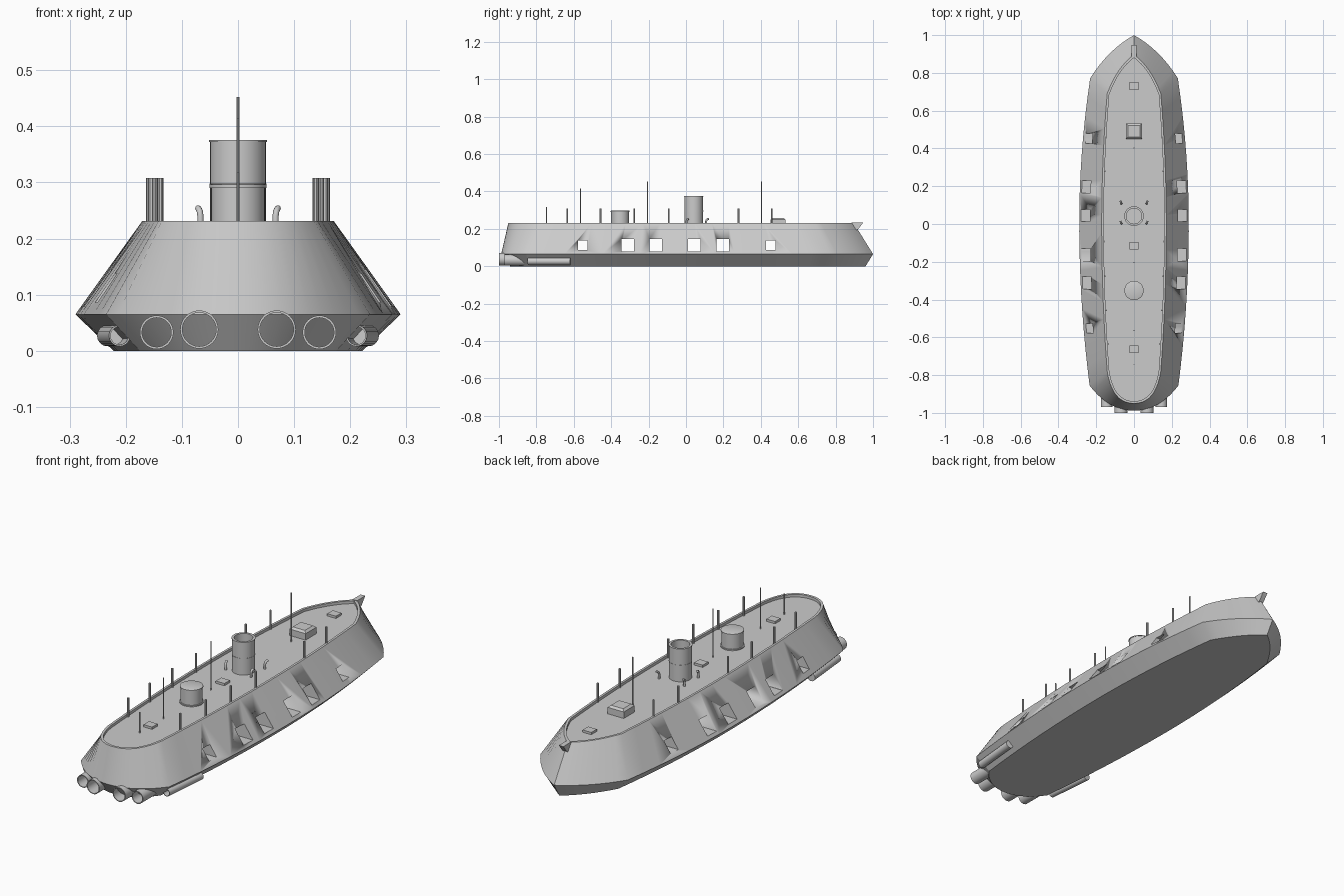
import bpy, bmesh, math
from mathutils import Vector

if "Cube" in bpy.data.objects:
    bpy.data.objects.remove(bpy.data.objects["Cube"])

DECK = 0.218


def make(name, bm, angle=30):
    bmesh.ops.recalc_face_normals(bm, faces=bm.faces)
    me = bpy.data.meshes.new(name)
    bm.to_mesh(me)
    bm.free()
    ob = bpy.data.objects.new(name, me)
    bpy.context.collection.objects.link(ob)
    bpy.ops.object.select_all(action='DESELECT')
    ob.select_set(True)
    bpy.context.view_layer.objects.active = ob
    bpy.ops.object.shade_smooth_by_angle(angle=math.radians(angle))
    return ob


def lathe(name, profile, loc, direction=(0, 0, 1), seg=32):
    """Revolve (radius, height) points; closes the ends."""
    rot = Vector((0, 0, 1)).rotation_difference(Vector(direction))
    bm = bmesh.new()
    rings = []
    for r, h in profile:
        rings.append([bm.verts.new(rot @ Vector((r * math.cos(a), r * math.sin(a), h)) + Vector(loc))
                      for a in (2 * math.pi * i / seg for i in range(seg))])
    for a, b in zip(rings, rings[1:]):
        for i in range(seg):
            j = (i + 1) % seg
            bm.faces.new((a[i], a[j], b[j], b[i]))
    bm.faces.new(rings[0])
    bm.faces.new(rings[-1])
    return make(name, bm)


def box(name, x, y, z0, z1, sx, sy, taper=1.0):
    bm = bmesh.new()
    bmesh.ops.create_cube(bm, size=1)
    for v in bm.verts:
        k = taper if v.co.z > 0 else 1
        v.co = (x + v.co.x * sx * k, y + v.co.y * sy * k, z1 if v.co.z > 0 else z0)
    return make(name, bm)


def bezier(a, b, c, n):
    return [Vector(a) * (1 - t) ** 2 + Vector(b) * 2 * t * (1 - t) + Vector(c) * t * t
            for t in (i / n for i in range(n + 1))]


def outline(w, bow, bow_ctl, tip, stern, stern_ctl, tail):
    """Plan outline of the hull at one level, mirrored about x = 0."""
    half = bezier((0, tip), bow_ctl, bow, 8)
    for i in range(1, 16):
        y = bow[1] + (stern[1] - bow[1]) * i / 16
        end = bow if y > 0 else stern
        half.append(Vector((w - (w - end[0]) * (y / end[1]) ** 2, y)))
    half += bezier(stern, stern_ctl, (0, tail), 10)
    return half + [Vector((-p.x, p.y)) for p in half[-2:0:-1]]


# Hull: bottom, knuckle, bulwark top, recessed deck
bottom = outline(.222, (.17, .755), (.09, .895), .96, (.175, -.835), (.10, -.94), -.94)
knuckle = outline(.29, (.232, .772), (.135, .925), 1.0, (.235, -.855), (.135, -.988), -.988)
rim = outline(.171, (.142, .69), (.09, .83), .897, (.142, -.78), (.115, -.95), -.95)
inner = outline(.160, (.131, .685), (.082, .82), .88, (.131, -.777), (.106, -.938), -.938)
bm = bmesh.new()
rings = [[bm.verts.new((p.x, p.y, z)) for p in ring] for ring, z in
         ((bottom, 0), (knuckle, .065), (rim, .231), (inner, .231), (inner, DECK))]
n = len(bottom)
for a, b in zip(rings, rings[1:]):
    for i in range(n):
        j = (i + 1) % n
        bm.faces.new((a[i], a[j], b[j], b[i]))
bm.faces.new(rings[0])
bm.faces.new(rings[-1])
hull = make("hull", bm, 20)

# Gun ports cut right through the casemate
bm = bmesh.new()
for y, s, z in ((-.552, .052, .112), (-.311, .066, .112), (-.162, .066, .112),
                (.045, .066, .112), (.196, .066, .112), (.453, .052, .112)):
    for v in bmesh.ops.create_cube(bm, size=1)["verts"]:
        v.co = (v.co.x * .8, y + v.co.y * s, z + v.co.z * s)
cutter = make("port_cutter", bm)
cutter.hide_render = True
cutter.hide_viewport = True
cutter.display_type = 'WIRE'
mod = hull.modifiers.new("gun_ports", 'BOOLEAN')
mod.operation = 'DIFFERENCE'
mod.solver = 'EXACT'
mod.object = cutter

# Funnel with a band and lip
lathe("funnel", [(.050, 0), (.050, .077), (.051, .077), (.051, .081), (.050, .081), (.050, .155),
                 (.052, .155), (.052, .159), (.041, .159), (.041, .01)], (0, .042, DECK - .001))

# Pilot house with a cap and base flange
lathe("pilot_house", [(.053, 0), (.053, .006), (.048, .006), (.048, .073), (.051, .073),
                      (.051, .079), (.046, .081)], (0, -.352, DECK - .001))

# Skylight and deck hatches
box("skylight", 0, .492, DECK - .002, .249, .086, .082)
box("skylight_roof", 0, .492, .249, .258, .086, .082, .75)
for y in (.73, -.115, -.663):
    box("deck_hatch", 0, y, DECK - .002, .229, .046, .042)

for s in (-1, 1):
    # Awning stanchions along the bulwark
    for y in (-.635, -.457, -.277, -.092, .28, .458):
        x = .159 - .029 * (y / .75) ** 2
        lathe("stanchion", [(.005, 0), (.005, .091)], (s * x, y, DECK - .001), seg=10)

    # Curved ventilator pipes beside the funnel
    for y, lean in ((.003, .007), (.108, .009)):
        cu = bpy.data.curves.new("ventilator", 'CURVE')
        cu.dimensions = '3D'
        cu.bevel_depth = .0055
        cu.bevel_resolution = 3
        cu.use_fill_caps = True
        pts = ((.067, 0, DECK), (.067, 0, .240), (.068, .002, .248), (.070, lean, .253), (.071, lean + .006, .254))
        sp = cu.splines.new('POLY')
        sp.points.add(len(pts) - 1)
        for p, (px, py, pz) in zip(sp.points, pts):
            p.co = (s * px, y + py, pz, 1)
        bpy.context.collection.objects.link(bpy.data.objects.new("ventilator", cu))

    # Stern tubes, open towards the front
    for x, z, r, y in ((.069, .038, .034, -1.0), (.145, .033, .030, -.97)):
        lathe("stern_tube", [(r, .16), (r, 0), (r - .004, 0), (r - .004, .1)], (s * x, y, z), (0, 1, 0))

    # Side tubes half sunk into the lower hull
    lathe("side_tube", [(.019, .228), (.019, 0), (.016, 0), (.016, .1)],
          (s * .211, -.845, .027), (s * .021, .225, 0), seg=24)

# Thin masts
for y, top, r in ((-.745, .318, .0025), (-.565, .415, .003), (-.205, .452, .003), (.403, .452, .003)):
    lathe("mast", [(r, 0), (r, top - DECK + .001)], (0, y, DECK - .001), seg=10)

# Bow fairlead
bm = bmesh.new()
sides = [[bm.verts.new((x, y, z)) for y, z in ((.885, .233), (.947, .233), (.922, .2), (.90, .185))]
         for x in (-.012, .012)]
bm.faces.new(sides[0])
bm.faces.new(sides[1])
for i in range(4):
    j = (i + 1) % 4
    bm.faces.new((sides[0][i], sides[0][j], sides[1][j], sides[1][i]))
make("bow_fairlead", bm)
